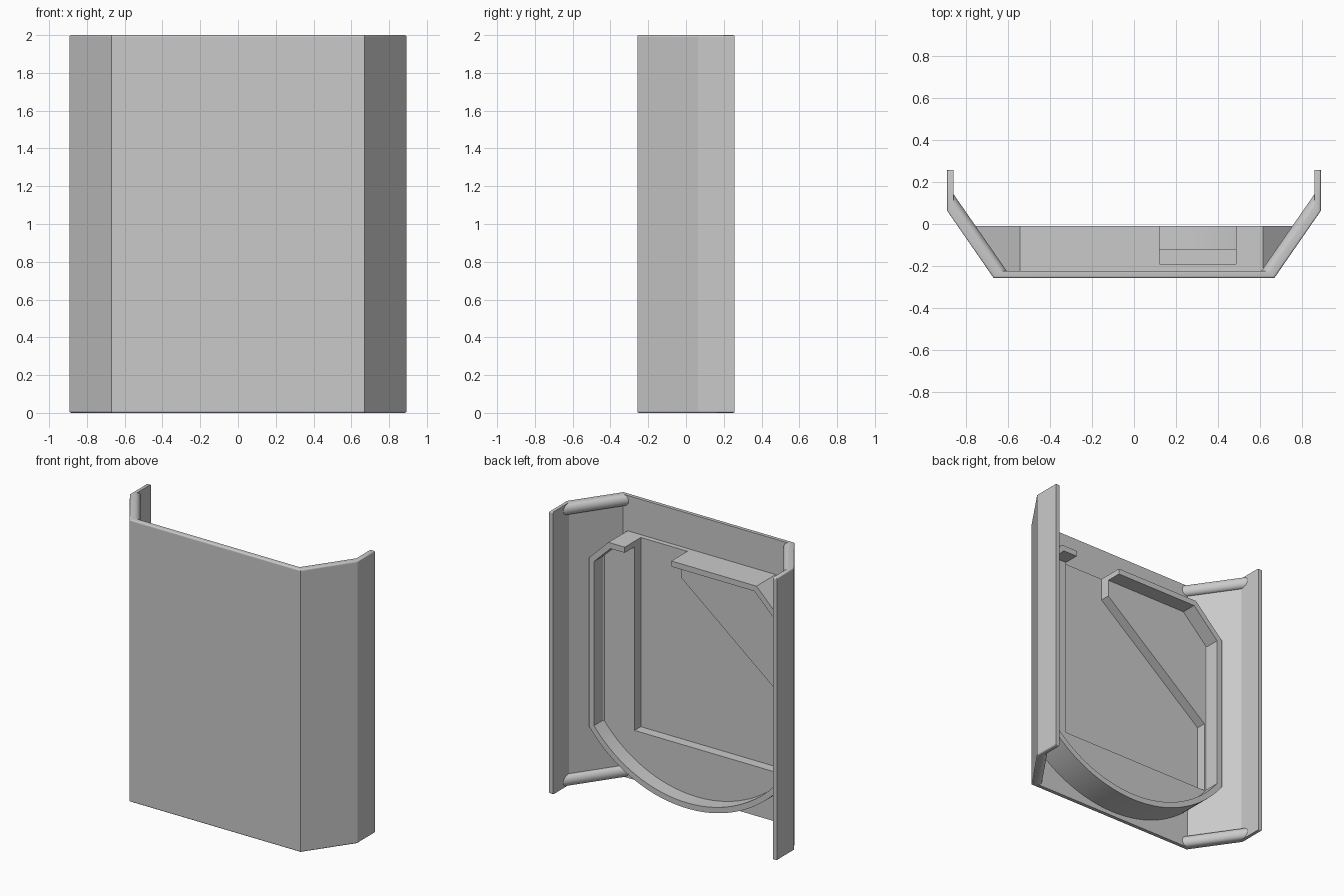
import bpy, bmesh, math

cube = bpy.data.objects.get("Cube")
if cube:
    bpy.data.objects.remove(cube, do_unlink=True)

grey = bpy.data.materials.new("plain_grey")
grey.use_nodes = True
color = (0.59, 0.59, 0.59, 1)
grey.diffuse_color = color
grey.node_tree.nodes["Principled BSDF"].inputs["Base Color"].default_value = color


def loft(name, rings):
    """Join equal rings of 3D points into a closed solid."""
    bm = bmesh.new()
    loops = [[bm.verts.new(p) for p in ring] for ring in rings]
    for a, b in zip(loops, loops[1:]):
        for i in range(len(a)):
            j = (i + 1) % len(a)
            bm.faces.new((a[i], a[j], b[j], b[i]))
    bm.faces.new(loops[0])
    bm.faces.new(loops[-1])
    bmesh.ops.recalc_face_normals(bm, faces=bm.faces)
    mesh = bpy.data.meshes.new(name)
    bm.to_mesh(mesh)
    bm.free()
    mesh.materials.append(grey)
    obj = bpy.data.objects.new(name, mesh)
    bpy.context.collection.objects.link(obj)
    return obj


def slab(name, outline, y0, y1):
    return loft(name, [[(x, y, z) for x, z in outline] for y in (y0, y1)])


def select_only(obj):
    bpy.ops.object.select_all(action="DESELECT")
    obj.select_set(True)
    bpy.context.view_layer.objects.active = obj


def carve(obj, cutter, operation):
    cutter.hide_render = True
    select_only(obj)
    mod = obj.modifiers.new("cut", "BOOLEAN")
    mod.operation = operation
    mod.solver = "EXACT"
    mod.object = cutter
    bpy.ops.object.modifier_apply(modifier=mod.name)


# Folded shell: thin angled wings with a rounded bead inside each end
HEIGHT, BEAD, EDGE = 2.0, 0.04, 0.01


def shell_ring(z):
    d = min(z, HEIGHT - z)
    u = min(1, abs(d - BEAD) / BEAD)
    s = 0.043 * (1 - math.sqrt(1 - u * u))
    v = max(0, 1 - d / EDGE)
    i = EDGE * (1 - math.sqrt(1 - v * v))
    inner = [(0.862, 0.258 - i), (0.862, -0.225 + (0.255 - s) / 0.693),
             (0.607 + s, -0.225)]
    outer = [(0.67 - i / 2, -0.258 + i), (0.892 - i, 0.063), (0.892 - i, 0.258 - i)]
    right = outer + inner
    left = [(-x, y) for x, y in right[::-1]]
    return [(x, y, z) for x, y in right + left]


steps = [BEAD * (1 - math.cos(k * math.pi / 14)) for k in range(15)]
steps = sorted(steps + [EDGE * f for f in (0.3, 0.65, 1)])
levels = steps + [HEIGHT - d for d in reversed(steps)]
shell = loft("folded_shell", [shell_ring(z) for z in levels])


# Tray outline: chamfered top, straight sides, arched bottom
def tray_outline(d):
    t, w, r, top = 0.414 * d, 0.768 - d, 0.97 - d, 1.75 - d
    pts = [(w, 1.60 - t), (0.615 - t, top), (-0.545 + t, top), (-w, 1.53 - t)]
    a = math.asin(w / r)
    n = 40
    for k in range(n + 1):
        b = -a + 2 * a * k / n
        pts.append((r * math.sin(b), 1.0 - r * math.cos(b)))
    return pts


tray = slab("inner_tray", tray_outline(0), -0.24, -0.01)

# Trim the tray sides so they end inside the wings
half = [(0.66, -0.245), (0.87, 0.06), (0.87, 0.3)]
trim = half + [(-x, y) for x, y in half[::-1]]
envelope = loft("envelope_cutter", [[(x, y, z) for x, y in trim] for z in (-0.1, 2.1)])
carve(tray, envelope, "INTERSECT")

# Shallow recess leaves a rim; deep pocket also opens a notch in the top
recess = slab("recess_cutter", tray_outline(0.04), -0.12, 0.1)
pocket_outline = [(0.487, 0.41), (0.487, 1.9), (0.122, 1.9), (0.122, 1.59),
                  (-0.71, 0.92), (-0.71, 0.41)]
pocket = slab("pocket_cutter", pocket_outline, -0.19, 0.1)
carve(tray, recess, "DIFFERENCE")
carve(tray, pocket, "DIFFERENCE")
carve(shell, pocket, "DIFFERENCE")
for cutter in (envelope, recess, pocket):
    bpy.data.objects.remove(cutter, do_unlink=True)

# Smooth the beads and the arch, keeping the folds sharp
for part, angle in ((shell, 31), (tray, 20)):
    select_only(part)
    bpy.ops.object.shade_smooth_by_angle(angle=math.radians(angle))
